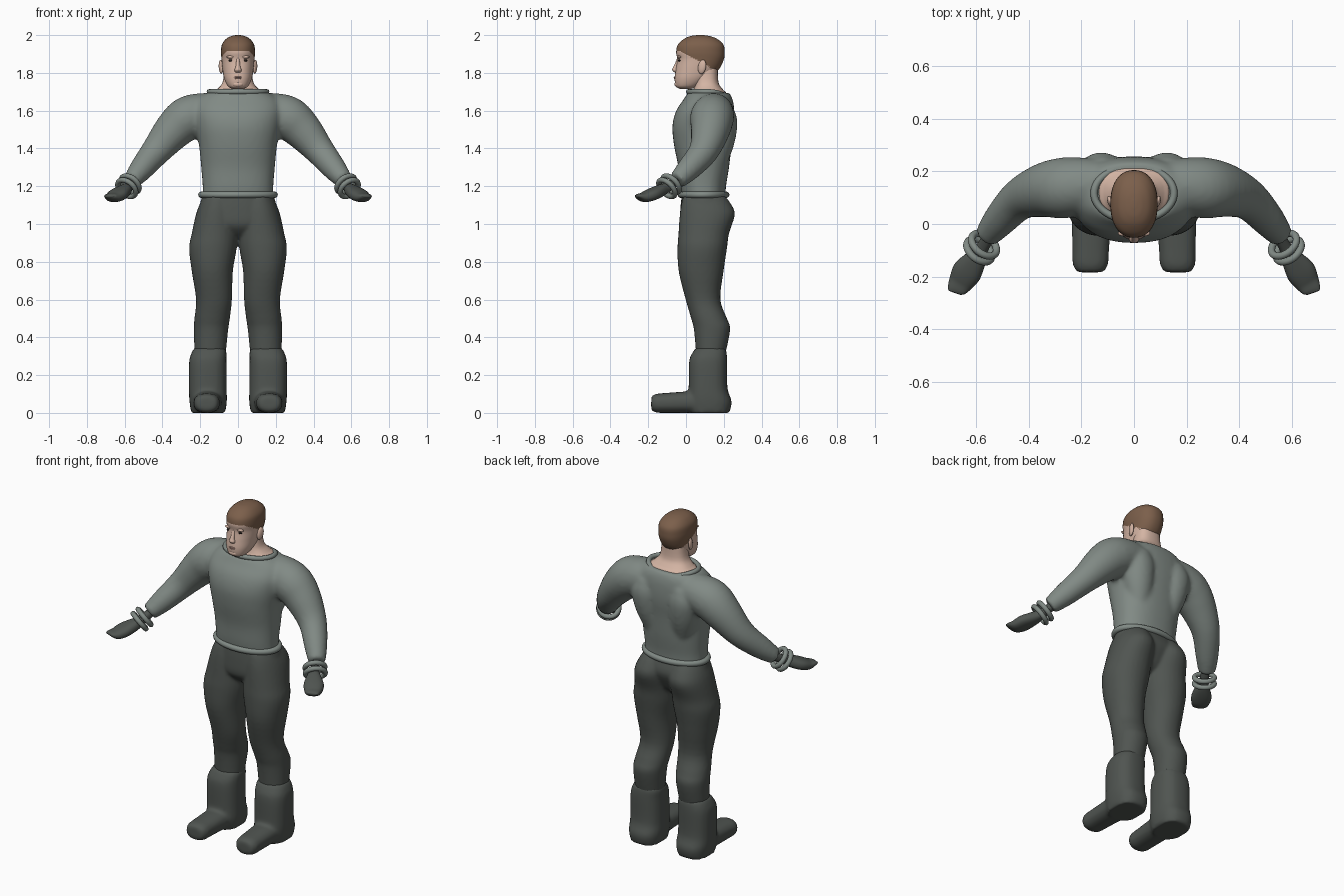
import bpy, bmesh
from math import cos, sin, pi, copysign
from mathutils import Vector, Matrix

cube = bpy.data.objects.get("Cube")
if cube:
    bpy.data.objects.remove(cube, do_unlink=True)


def material(name, r, g, b):
    m = bpy.data.materials.new(name)
    m.use_nodes = True
    m.diffuse_color = (r, g, b, 1)
    bsdf = m.node_tree.nodes["Principled BSDF"]
    bsdf.inputs["Base Color"].default_value = (r, g, b, 1)
    bsdf.inputs["Roughness"].default_value = 0.8
    return m


SHIRT = material("grey green knit", .22, .255, .235)
DARK = material("dark grey cloth", .08, .09, .082)
SKIN = material("skin", .66, .46, .37)
HAIR = material("brown hair", .2, .115, .07)
EYE = material("dark eye", .02, .015, .012)
LIP = material("lip", .5, .3, .25)


def spline(rows, steps):
    """Catmull-Rom interpolation through rows of equal length."""
    out = []
    for i in range(len(rows) - 1):
        a, b, c, d = (rows[min(max(i + k, 0), len(rows) - 1)] for k in (-1, 0, 1, 2))
        for s in range(steps):
            t = s / steps
            out.append([q + .5 * t * (r - p + t * (2*p - 5*q + 4*r - w + t * (3*(q - r) + w - p)))
                        for p, q, r, w in zip(a, b, c, d)])
    return out + [list(rows[-1])]


def loft(bm, rows, follow=False, power=2.0, sides=28, steps=4, side=1):
    """Skin rings given as (x, y, z, rx, ry); follow turns them along the path."""
    rows = spline([(r[0] * side, *r[1:]) for r in rows], steps)
    rings = []
    for i, (x, y, z, rx, ry) in enumerate(rows):
        turn = Matrix.Identity(3)
        if follow:
            ahead = Vector(rows[min(i + 1, len(rows) - 1)][:3])
            turn = (ahead - Vector(rows[max(i - 1, 0)][:3])).to_track_quat('Z', 'Y').to_matrix()
        ring = []
        for k in range(sides):
            c, s = cos(2 * pi * k / sides), sin(2 * pi * k / sides)
            p = Vector((rx * copysign(abs(c) ** (2 / power), c),
                        ry * copysign(abs(s) ** (2 / power), s), 0))
            ring.append(bm.verts.new(Vector((x, y, z)) + turn @ p))
        rings.append(ring)
    for a, b in zip(rings, rings[1:]):
        for k in range(sides):
            n = (k + 1) % sides
            bm.faces.new((a[k], a[n], b[n], b[k]))
    bm.faces.new(rings[0][::-1])
    bm.faces.new(rings[-1])


def upright(rows):
    """Turn (z, front y, back y, half width) rows into centred rings."""
    return [(0, (f + b) / 2, z, w, (b - f) / 2) for z, f, b, w in rows]


def finish(name, bm, mats, voxel=0, smooth=4):
    bmesh.ops.recalc_face_normals(bm, faces=bm.faces)
    me = bpy.data.meshes.new(name)
    bm.to_mesh(me)
    bm.free()
    for m in mats:
        me.materials.append(m)
    for p in me.polygons:
        p.use_smooth = True
    ob = bpy.data.objects.new(name, me)
    bpy.context.collection.objects.link(ob)
    if voxel:
        # fuse overlapping volumes into one soft skin
        r = ob.modifiers.new("fuse", 'REMESH')
        r.mode, r.voxel_size, r.use_smooth_shade = 'VOXEL', voxel, True
        s = ob.modifiers.new("soften", 'SMOOTH')
        s.factor, s.iterations = .5, smooth
    return ob


def ellipsoid(name, loc, size, mat):
    bm = bmesh.new()
    bmesh.ops.create_uvsphere(bm, u_segments=16, v_segments=10, radius=1)
    bmesh.ops.transform(bm, matrix=Matrix.LocRotScale(Vector(loc), None, Vector(size)), verts=bm.verts)
    return finish(name, bm, [mat])


def hoop(name, loc, rx, ry, minor, axis=(0, 0, 1), dip=0):
    """Oval ring; dip lowers its front."""
    bpy.ops.mesh.primitive_torus_add(major_radius=1, minor_radius=minor,
                                     major_segments=48, minor_segments=12)
    ob = bpy.context.object
    ob.name = name
    for v in ob.data.vertices:
        d = Vector((v.co.x, v.co.y, 0))
        extra = d.length - 1
        d.normalize()
        v.co = (d.x * (rx + extra), d.y * (ry + extra), v.co.z - dip * max(0, -d.y) ** 2)
    ob.matrix_world = (Matrix.Translation(loc)
                       @ Vector(axis).to_track_quat('Z', 'Y').to_matrix().to_4x4())
    ob.data.materials.append(SHIRT)
    for p in ob.data.polygons:
        p.use_smooth = True


# Sweater: torso, shoulder blades and sleeves fused
bm = bmesh.new()
loft(bm, upright([(1.14, -.02, .208, .187), (1.2, -.03, .212, .187), (1.3, -.04, .228, .195),
                  (1.42, -.064, .242, .207), (1.52, -.072, .256, .225), (1.6, -.052, .256, .235),
                  (1.66, -.012, .247, .215), (1.695, .008, .23, .165)]), power=2.3, sides=40)
for s in (1, -1):
    loft(bm, [(.1, .16, 1.3, .05, .05), (.115, .17, 1.42, .085, .085), (.125, .175, 1.54, .098, .098),
              (.12, .17, 1.62, .08, .08)], side=s)
    loft(bm, [(.09, .15, 1.6, .09, .09), (.19, .146, 1.587, .107, .107), (.27, .137, 1.558, .116, .116),
              (.345, .128, 1.492, .103, .103), (.435, .093, 1.385, .079, .079), (.515, .01, 1.287, .063, .063),
              (.562, -.048, 1.23, .047, .047)], follow=True, side=s)
finish("sweater", bm, [SHIRT], .012, 7)
hoop("collar", (0, .117, 1.7), .152, .103, .014, dip=.025)
hoop("waistband", (0, .093, 1.155), .194, .12, .017)

# Trousers: hips and legs fused
bm = bmesh.new()
loft(bm, upright([(1.155, -.022, .208, .187), (1.08, -.03, .232, .207), (1.0, -.03, .2, .2),
                  (.955, .0, .17, .12), (.925, .04, .13, .04)]), power=2.2, sides=40)
for s in (1, -1):
    loft(bm, [(.1, .095, 1.15, .075, .108), (.108, .106, 1.11, .092, .13), (.115, .113, 1.05, .108, .146),
              (.124, .094, .95, .121, .134), (.133, .086, .87, .126, .131), (.136, .08, .75, .109, .119),
              (.127, .09, .6, .095, .092), (.137, .122, .5, .094, .095), (.143, .138, .44, .091, .096),
              (.148, .13, .3, .082, .076)], side=s, power=2.1)
finish("trousers", bm, [DARK], .009, 5)

# Boots, cuffs and gloves
for s, word in ((1, "left"), (-1, "right")):
    bm = bmesh.new()
    loft(bm, [(.158, .125, 0, .09, .105), (.158, .125, .06, .099, .117), (.16, .117, .13, .1, .103),
              (.16, .117, .27, .099, .101), (.153, .125, .32, .092, .09), (.15, .13, .342, .082, .079)],
         side=s, power=2.5)
    loft(bm, [(.16, .15, .058, .085, .058), (.162, .02, .057, .076, .057), (.165, -.1, .053, .07, .053),
              (.166, -.155, .051, .067, .05), (.166, -.184, .051, .05, .038)],
         follow=True, side=s, power=2.4)
    finish(word + "_boot", bm, [DARK], .011, 4)

    axis = Vector((.5 * s, -.61, -.6)).normalized()
    for i, shift in enumerate((-.018, .018)):
        hoop(f"{word}_cuff_{i + 1}", Vector((.58 * s, -.09, 1.2)) + axis * shift,
             .055, .055, .014, axis)

    bm = bmesh.new()
    loft(bm, [(.545, -.035, 1.24, .024, .024), (.58, -.095, 1.197, .025, .025), (.603, -.135, 1.177, .042, .031),
              (.634, -.18, 1.157, .056, .032), (.658, -.22, 1.143, .048, .027),
              (.676, -.25, 1.147, .036, .014), (.681, -.262, 1.149, .026, .006)],
         follow=True, side=s, power=2.4)
    finish(word + "_glove", bm, [DARK])

# Neck flaring into the collar
bm = bmesh.new()
loft(bm, upright([(1.64, .04, .21, .13), (1.69, .03, .214, .136), (1.712, .04, .196, .112),
                  (1.75, .046, .172, .082), (1.83, .05, .168, .07)]), power=2.5)
finish("neck", bm, [SKIN])

# Head, with hair coloured above a sloping hairline
bm = bmesh.new()
loft(bm, upright([(1.716, -.035, .03, .03), (1.73, -.054, .07, .054), (1.77, -.06, .125, .073),
                  (1.82, -.054, .175, .082), (1.87, -.046, .2, .087), (1.91, -.052, .205, .09),
                  (1.95, -.043, .198, .085), (1.98, -.01, .165, .063), (1.995, .025, .125, .035),
                  (2.0, .06, .09, .01)]), power=2.25, sides=64, steps=8)
head = finish("head", bm, [SKIN, HAIR])
for p in head.data.polygons:
    if p.center.z > 1.915 - .55 * max(0, p.center.y + .03):
        p.material_index = 1

# Face
bm = bmesh.new()
loft(bm, [(0, -.04, 1.88, .008, .006), (0, -.046, 1.855, .01, .01), (0, -.054, 1.83, .013, .014),
          (0, -.056, 1.815, .019, .017), (0, -.05, 1.802, .014, .01)], sides=16)
finish("nose", bm, [SKIN])
ellipsoid("upper_lip", (0, -.056, 1.777), (.022, .01, .004), LIP)
ellipsoid("lower_lip", (0, -.056, 1.77), (.018, .009, .004), LIP)
ellipsoid("chin", (0, -.045, 1.74), (.03, .016, .016), SKIN)
for s, word in ((1, "left"), (-1, "right")):
    ellipsoid(word + "_eye", (.037 * s, -.034, 1.866), (.014, .008, .006), EYE)
    ellipsoid(word + "_brow", (.037 * s, -.035, 1.884), (.024, .012, .008), SKIN)
    ear = ellipsoid(word + "_ear", (0, 0, 0), (.011, .022, .038), SKIN)
    ear.location = (.09 * s, .085, 1.832)
    ear.rotation_euler = (-.2, 0, -.3 * s)
